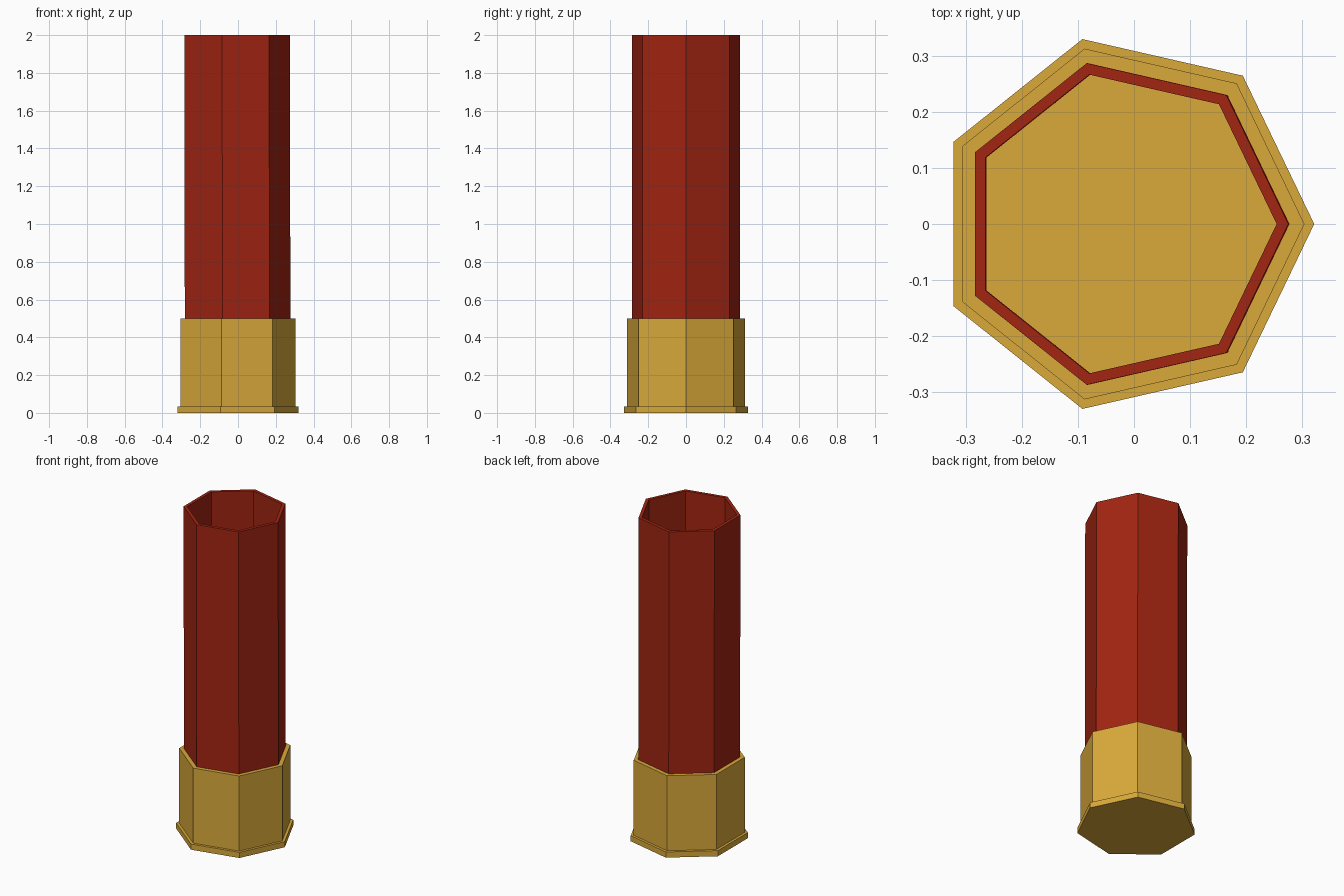
import bpy, bmesh, math

if "Cube" in bpy.data.objects:
    bpy.data.objects.remove(bpy.data.objects["Cube"])

SIDES = 7
CX = -0.0168  # shifts the seven-sided outline so its bounds are centred


def material(name, color):
    m = bpy.data.materials.new(name)
    m.diffuse_color = (*color, 1)
    m.use_nodes = True
    m.node_tree.nodes["Principled BSDF"].inputs["Base Color"].default_value = m.diffuse_color
    return m


def lathe(name, profile, mat, closed=False):
    """Sweep (radius, z, centre x) points into a seven-sided shell."""
    bm = bmesh.new()
    rings = []
    for r, z, cx in profile:
        rings.append([bm.verts.new((cx + r * math.cos(2 * math.pi * i / SIDES),
                                    r * math.sin(2 * math.pi * i / SIDES), z))
                      for i in range(SIDES)])
    pairs = list(zip(rings, rings[1:]))
    if closed:
        pairs.append((rings[-1], rings[0]))
    else:
        bm.faces.new(rings[0])
        bm.faces.new(rings[-1])
    for a, b in pairs:
        for i in range(SIDES):
            j = (i + 1) % SIDES
            bm.faces.new((a[i], a[j], b[j], b[i]))
    bmesh.ops.recalc_face_normals(bm, faces=bm.faces)
    me = bpy.data.meshes.new(name)
    bm.to_mesh(me)
    bm.free()
    me.materials.append(mat)
    ob = bpy.data.objects.new(name, me)
    bpy.context.collection.objects.link(ob)
    return ob


brass = material("brass", (0.70, 0.40, 0.043))
red = material("red_plastic", (0.36, 0.018, 0.006))

# Brass base with a projecting rim at the bottom
lathe("brass_base", [(0.338, 0, CX), (0.338, 0.035, CX),
                     (0.3205, 0.035, CX), (0.3205, 0.5, CX)], brass)

# Hollow red tube, leaning very slightly
lathe("red_tube", [(0.294, 0.495, CX), (0.294, 2.0, CX - 0.002),
                   (0.273, 2.0, CX - 0.002), (0.273, 0.495, CX)], red, closed=True)
